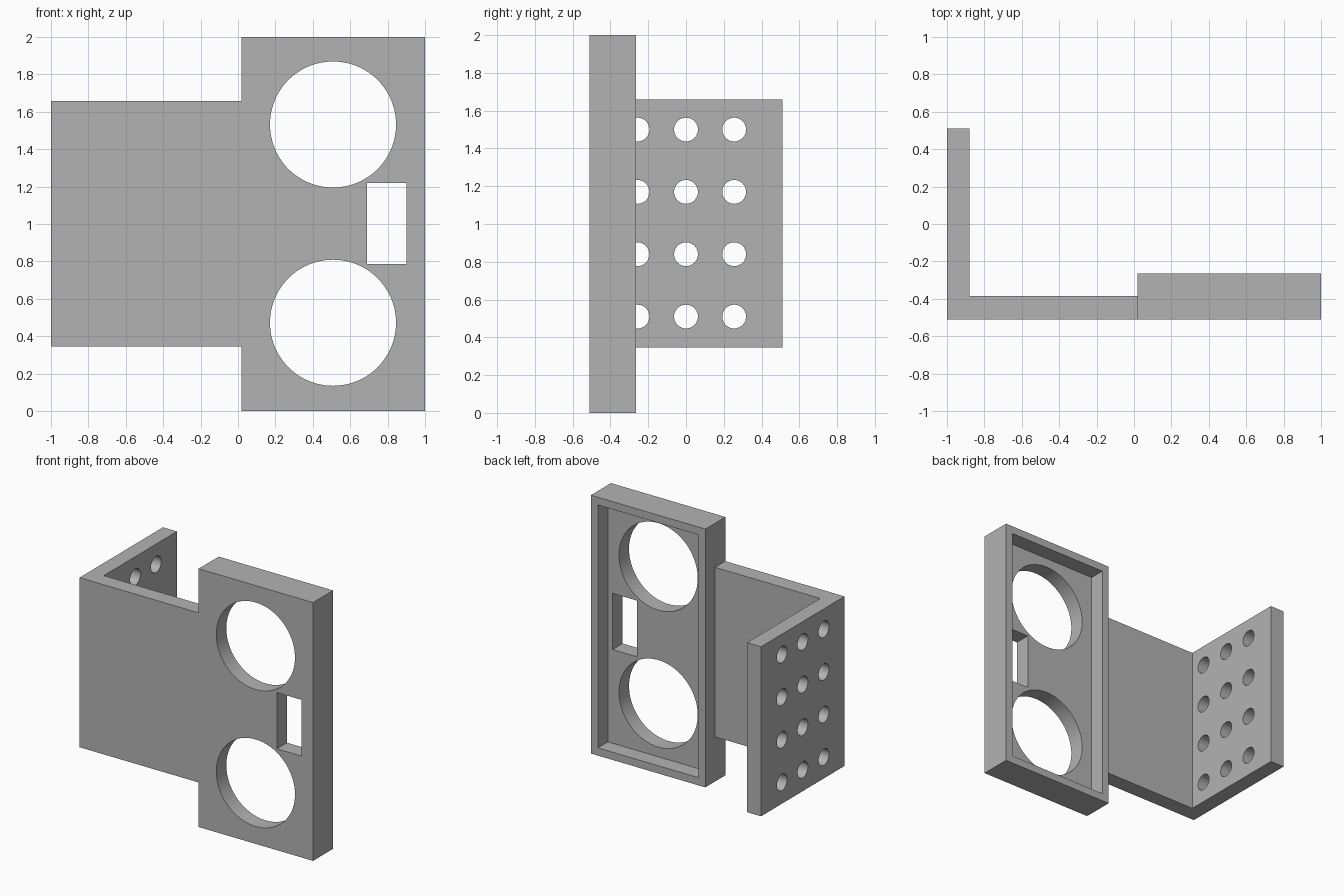
import bpy, bmesh, math
from mathutils import Matrix, Vector

if "Cube" in bpy.data.objects:
    bpy.data.objects.remove(bpy.data.objects["Cube"])

grey = bpy.data.materials.new("plain_grey")
grey.use_nodes = True
COLOUR = (0.45, 0.45, 0.45, 1)
grey.diffuse_color = COLOUR
grey.node_tree.nodes["Principled BSDF"].inputs["Base Color"].default_value = COLOUR


def make_object(name, bm):
    bmesh.ops.recalc_face_normals(bm, faces=bm.faces)
    mesh = bpy.data.meshes.new(name)
    bm.to_mesh(mesh)
    bm.free()
    mesh.materials.append(grey)
    obj = bpy.data.objects.new(name, mesh)
    bpy.context.collection.objects.link(obj)
    return obj


def box(name, low, high):
    low, high = Vector(low), Vector(high)
    bm = bmesh.new()
    bmesh.ops.create_cube(bm, size=1, matrix=Matrix.Translation((low + high) / 2)
                          @ Matrix.Diagonal((high - low).to_4d()))
    return make_object(name, bm)


def cylinder(name, centre, radius, depth, axis, sides):
    turn = Matrix.Rotation(math.pi / 2, 4, "Y" if axis == "X" else "X")
    bm = bmesh.new()
    bmesh.ops.create_cone(bm, cap_ends=True, segments=sides, radius1=radius, radius2=radius,
                          depth=depth, matrix=Matrix.Translation(centre) @ turn)
    return make_object(name, bm)


def combine(body, tool, operation):
    mod = body.modifiers.new(operation.lower(), "BOOLEAN")
    mod.object, mod.operation, mod.solver = tool, operation, "EXACT"
    bpy.context.view_layer.objects.active = body
    bpy.ops.object.modifier_apply(modifier=mod.name)
    bpy.data.objects.remove(tool)


FRONT, BACK, FRAME_BACK, FLOOR = -0.51, 0.51, -0.265, -0.387

# L-shaped arm: one bent profile pulled upwards
profile = [(-1, FRONT), (0.05, FRONT), (0.05, -0.385), (-0.88, -0.385), (-0.88, BACK), (-1, BACK)]
bm = bmesh.new()
face = bm.faces.new([bm.verts.new((x, y, 0.345)) for x, y in profile])
pulled = bmesh.ops.extrude_face_region(bm, geom=[face])["geom"]
bmesh.ops.translate(bm, vec=(0, 0, 1.313), verts=[v for v in pulled if isinstance(v, bmesh.types.BMVert)])
bracket = make_object("sensor_bracket", bm)

# Tall frame, hollowed from the back
combine(bracket, box("frame", (0.02, FRONT, 0), (1, FRAME_BACK, 2)), "UNION")
combine(bracket, box("recess", (0.08, FLOOR, 0.06), (0.94, 0, 1.94)), "DIFFERENCE")

# Two large round openings and the slot between them
for z in (0.472, 1.532):
    combine(bracket, cylinder("round_opening", (0.508, -0.4, z), 0.337, 0.6, "Y", 96), "DIFFERENCE")
combine(bracket, box("slot", (0.69, -0.7, 0.785), (0.9, 0, 1.22)), "DIFFERENCE")

# Grid of mounting holes through the side flange
for y in (-0.257, 0, 0.255):
    for row in range(4):
        centre = (-0.94, y, 0.51 + 0.33 * row)
        combine(bracket, cylinder("mounting_hole", centre, 0.063, 0.4, "X", 40), "DIFFERENCE")

bpy.ops.object.select_all(action="DESELECT")
bracket.select_set(True)
bpy.context.view_layer.objects.active = bracket
bpy.ops.object.shade_smooth_by_angle(angle=math.radians(30))
